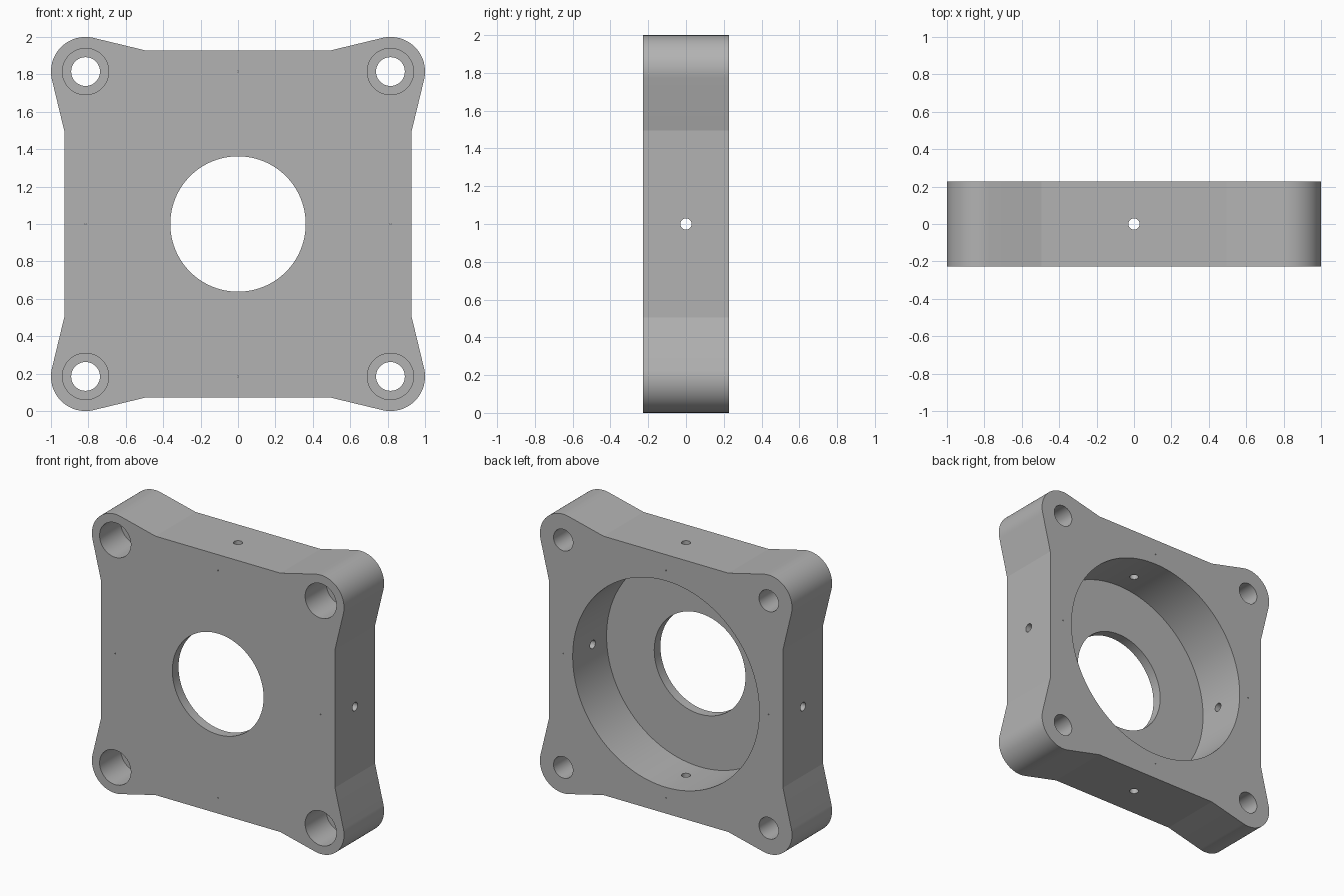
import bpy
import bmesh
import math
from mathutils import Matrix, Vector

if "Cube" in bpy.data.objects:
    bpy.data.objects.remove(bpy.data.objects["Cube"], do_unlink=True)

HALF_DEPTH = 0.227
BOLT = 0.815          # bolt hole offset from the centre
EAR_RADIUS = 0.185    # rounded corner radius
SIDE = 0.928          # flat side offset
FLAT = 0.495          # half length of each flat side
CENTRE = Vector((0, 0, 1))

metal = bpy.data.materials.new("machined grey")
metal.use_nodes = True
grey = (0.45, 0.45, 0.45, 1)
metal.diffuse_color = grey
metal.node_tree.nodes["Principled BSDF"].inputs["Base Color"].default_value = grey


def add_object(name, bm):
    bmesh.ops.recalc_face_normals(bm, faces=bm.faces)
    mesh = bpy.data.meshes.new(name)
    bm.to_mesh(mesh)
    bm.free()
    mesh.materials.append(metal)
    obj = bpy.data.objects.new(name, mesh)
    bpy.context.collection.objects.link(obj)
    return obj


def drill(body, start, end, radius, sides):
    """Cut a round hole running from start to end."""
    start, end = Vector(start) + CENTRE, Vector(end) + CENTRE
    axis = end - start
    turn = axis.to_track_quat("Z", "Y").to_matrix().to_4x4()
    bm = bmesh.new()
    bmesh.ops.create_cone(bm, cap_ends=True, segments=sides, radius1=radius,
                          radius2=radius, depth=axis.length,
                          matrix=Matrix.Translation((start + end) / 2) @ turn)
    cutter = add_object("hole_cutter", bm)
    cutter.hide_render = True
    cut = body.modifiers.new("hole", "BOOLEAN")
    cut.operation = "DIFFERENCE"
    cut.solver = "EXACT"
    cut.object = cutter
    bpy.ops.object.modifier_apply(modifier=cut.name)
    bpy.data.objects.remove(cutter, do_unlink=True)


# Outline: four rounded ears joined by tangent slopes to the flat sides
dx, dz = FLAT - BOLT, SIDE - BOLT
tangent = math.atan2(dz, dx) - math.acos(EAR_RADIUS / math.hypot(dx, dz))
STEPS = 24
corner = [(SIDE, FLAT)]
for i in range(STEPS + 1):
    a = (math.pi / 2 - tangent) + (2 * tangent - math.pi / 2) * i / STEPS
    corner.append((BOLT + EAR_RADIUS * math.cos(a), BOLT + EAR_RADIUS * math.sin(a)))
corner.append((FLAT, SIDE))

bm = bmesh.new()
ring = []
for quarter in range(4):
    spin = Matrix.Rotation(quarter * math.pi / 2, 2)
    for point in corner:
        x, z = spin @ Vector(point)
        ring.append(bm.verts.new((x, -HALF_DEPTH, z + 1)))
face = bm.faces.new(ring)
extruded = bmesh.ops.extrude_face_region(bm, geom=[face])
bmesh.ops.translate(bm, vec=(0, 2 * HALF_DEPTH, 0),
                    verts=[v for v in extruded["geom"] if isinstance(v, bmesh.types.BMVert)])
plate = add_object("mounting_plate", bm)
bpy.context.view_layer.objects.active = plate
plate.select_set(True)

# Central opening and the wide recess in the back
drill(plate, (0, -0.5, 0), (0, 0.5, 0), 0.362, 96)
drill(plate, (0, -HALF_DEPTH + 0.07, 0), (0, 0.5, 0), 0.74, 128)

# Counterbored bolt holes in the ears
for x in (-BOLT, BOLT):
    for z in (-BOLT, BOLT):
        drill(plate, (x, -0.5, z), (x, 0.5, z), 0.077, 40)
        drill(plate, (x, -0.5, z), (x, -HALF_DEPTH + 0.24, z), 0.124, 48)

# Radial set-screw holes and tiny locating pinholes
for x, z in ((1, 0), (-1, 0), (0, 1), (0, -1)):
    drill(plate, (0.6 * x, 0, 0.6 * z), (1.1 * x, 0, 1.1 * z), 0.03, 32)
    drill(plate, (BOLT * x, -0.5, BOLT * z), (BOLT * x, 0.5, BOLT * z), 0.004, 8)

bpy.ops.object.shade_smooth_by_angle(angle=math.radians(12))
